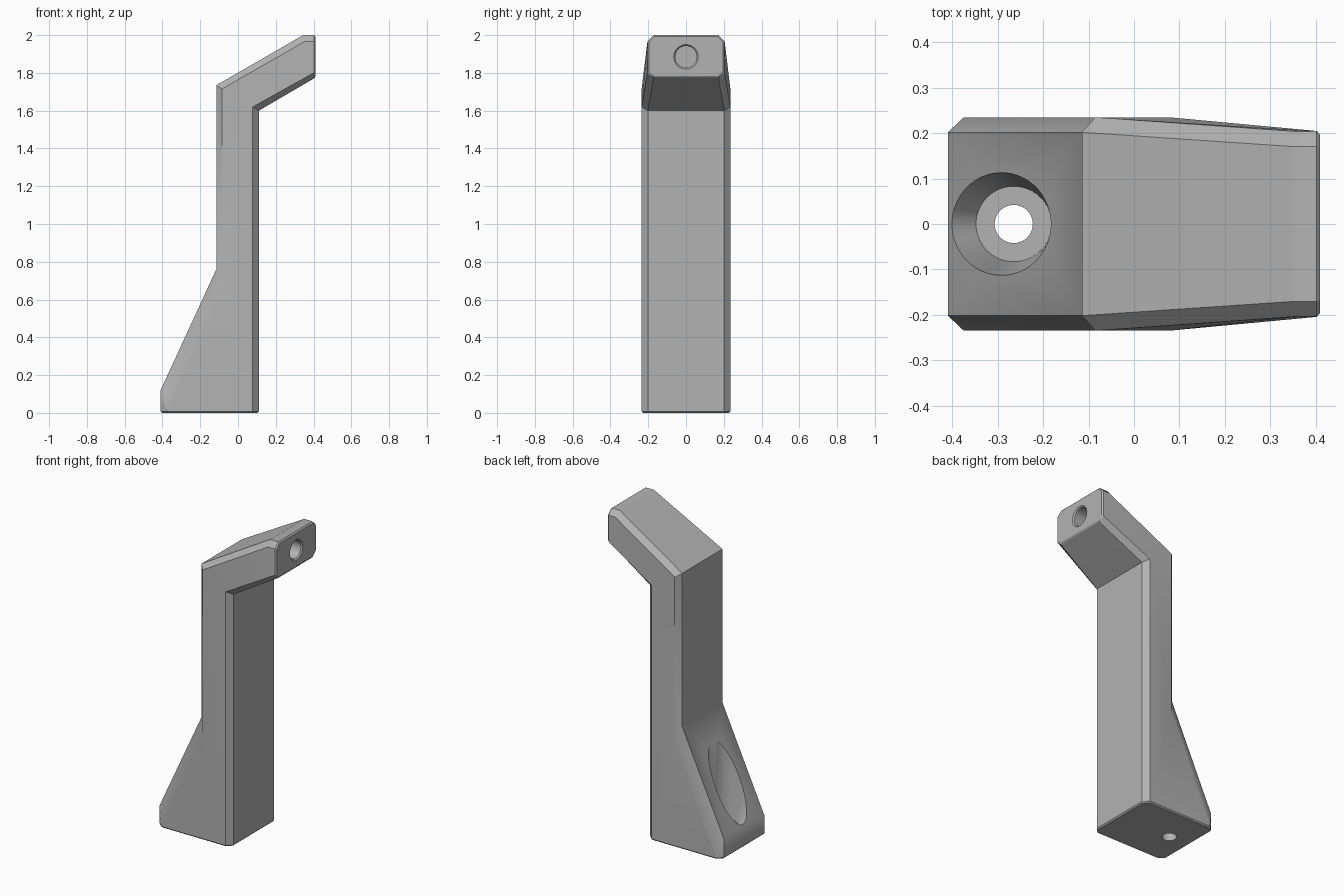
import bpy, bmesh
from math import cos, sin, pi, radians

cube = bpy.data.objects.get("Cube")
if cube:
    bpy.data.objects.remove(cube)

grey = bpy.data.materials.new("plain_grey")
grey.use_nodes = True
GREY = (0.45, 0.45, 0.45, 1)
grey.diffuse_color = GREY
grey.node_tree.nodes["Principled BSDF"].inputs["Base Color"].default_value = GREY


def add_object(name, bm):
    bmesh.ops.recalc_face_normals(bm, faces=bm.faces)
    mesh = bpy.data.meshes.new(name)
    bm.to_mesh(mesh)
    bm.free()
    mesh.materials.append(grey)
    ob = bpy.data.objects.new(name, mesh)
    bpy.context.collection.objects.link(ob)
    return ob


def loft_cutter(name, rings):
    """Closed solid through rings of points."""
    bm = bmesh.new()
    loops = [[bm.verts.new(p) for p in ring] for ring in rings]
    for a, b in zip(loops, loops[1:]):
        for i in range(len(a)):
            j = (i + 1) % len(a)
            bm.faces.new((a[i], a[j], b[j], b[i]))
    bm.faces.new(loops[0])
    bm.faces.new(loops[-1])
    ob = add_object(name, bm)
    ob.hide_render = True
    ob.hide_set(True)
    return ob


# Side profile (x, z): full outline, and the outline inside the edge chamfers
outer = [(-.41, 0), (-.41, .12), (-.115, .76), (-.115, 1.735), (.345, 2),
         (.41, 2), (.41, 1.775), (.11, 1.6), (.11, 0)]
inner = [(-.375, 0), (-.375, .02), (-.085, .66), (-.085, 1.715), (.355, 1.967),
         (.41, 1.967), (.41, 1.805), (.078, 1.62), (.078, 0)]


def ring(bm, pts, y, side):
    # the arm narrows towards its tip
    return [bm.verts.new((x, side * (y - (.031 if x > .2 else 0)), z)) for x, z in pts]


# Bracket body: post, foot gusset and sloping arm
bm = bmesh.new()
rings = [ring(bm, inner, .235, -1), ring(bm, outer, .202, -1),
         ring(bm, outer, .202, 1), ring(bm, inner, .235, 1)]
n = len(outer)
for a, b in zip(rings, rings[1:]):
    for i in range(n):
        j = (i + 1) % n
        bm.faces.new((a[i], a[j], b[j], b[i]))
for r in (rings[0], rings[-1]):
    for ids in ((0, 1, 2, 8), (2, 3, 7, 8), (3, 4, 5, 6, 7)):
        bm.faces.new([r[i] for i in ids])

# Merge the flat foot and tip faces, then soften their rims
for axis, level in ((2, 0), (0, .41)):
    flat = [f for f in bm.faces if all(abs(v.co[axis] - level) < 1e-5 for v in f.verts)]
    bmesh.ops.dissolve_faces(bm, faces=flat)
bmesh.ops.recalc_face_normals(bm, faces=bm.faces)
rims = [e for e in bm.edges
        if all(abs(v.co.z) < 1e-5 for v in e.verts)
        or all(abs(v.co.x - .41) < 1e-5 and v.co.z > 1 for v in e.verts)]
bmesh.ops.bevel(bm, geom=rims, offset=.008, segments=1, affect='EDGES')
body = add_object("bracket_body", bm)

SIDES = 64
angles = [2 * pi * i / SIDES for i in range(SIDES)]


def slope_z(x):
    return .12 + (x + .41) * .64 / .295


# Flared bolt recess in the gusset slope
floor = [(-.265 + .083 * cos(a), .083 * sin(a), .1) for a in angles]
mouth = []
for a in angles:
    x = -.292 + .109 * cos(a)
    mouth.append((x, .113 * sin(a), slope_z(x)))
above = [(x, y, z + .1) for x, y, z in mouth]
recess = loft_cutter("recess_cutter", [floor, mouth, above])


def disc_z(r, z):
    return [(-.265 + r * cos(a), r * sin(a), z) for a in angles]


def disc_x(r, x):
    return [(x, r * cos(a), 1.885 + r * sin(a)) for a in angles]


# Bolt hole through the foot, and blind hole in the arm tip
bolt = loft_cutter("bolt_cutter", [disc_z(.042, -.1), disc_z(.042, .2)])
socket = loft_cutter("socket_cutter", [disc_x(.057, .26), disc_x(.057, .402),
                                       disc_x(.065, .41), disc_x(.065, .45)])

for cutter in (recess, bolt, socket):
    mod = body.modifiers.new(cutter.name, 'BOOLEAN')
    mod.operation = 'DIFFERENCE'
    mod.solver = 'EXACT'
    mod.object = cutter

# Bake the cuts, drop the cutters, and shade
bpy.context.view_layer.update()
result = bpy.data.meshes.new_from_object(
    body.evaluated_get(bpy.context.evaluated_depsgraph_get()))
body.modifiers.clear()
body.data = result
for cutter in (recess, bolt, socket):
    bpy.data.objects.remove(cutter)

bpy.ops.object.select_all(action='DESELECT')
body.select_set(True)
bpy.context.view_layer.objects.active = body
bpy.ops.object.shade_smooth_by_angle(angle=radians(30))
weighted = body.modifiers.new("weighted_normals", 'WEIGHTED_NORMAL')
weighted.keep_sharp = True
